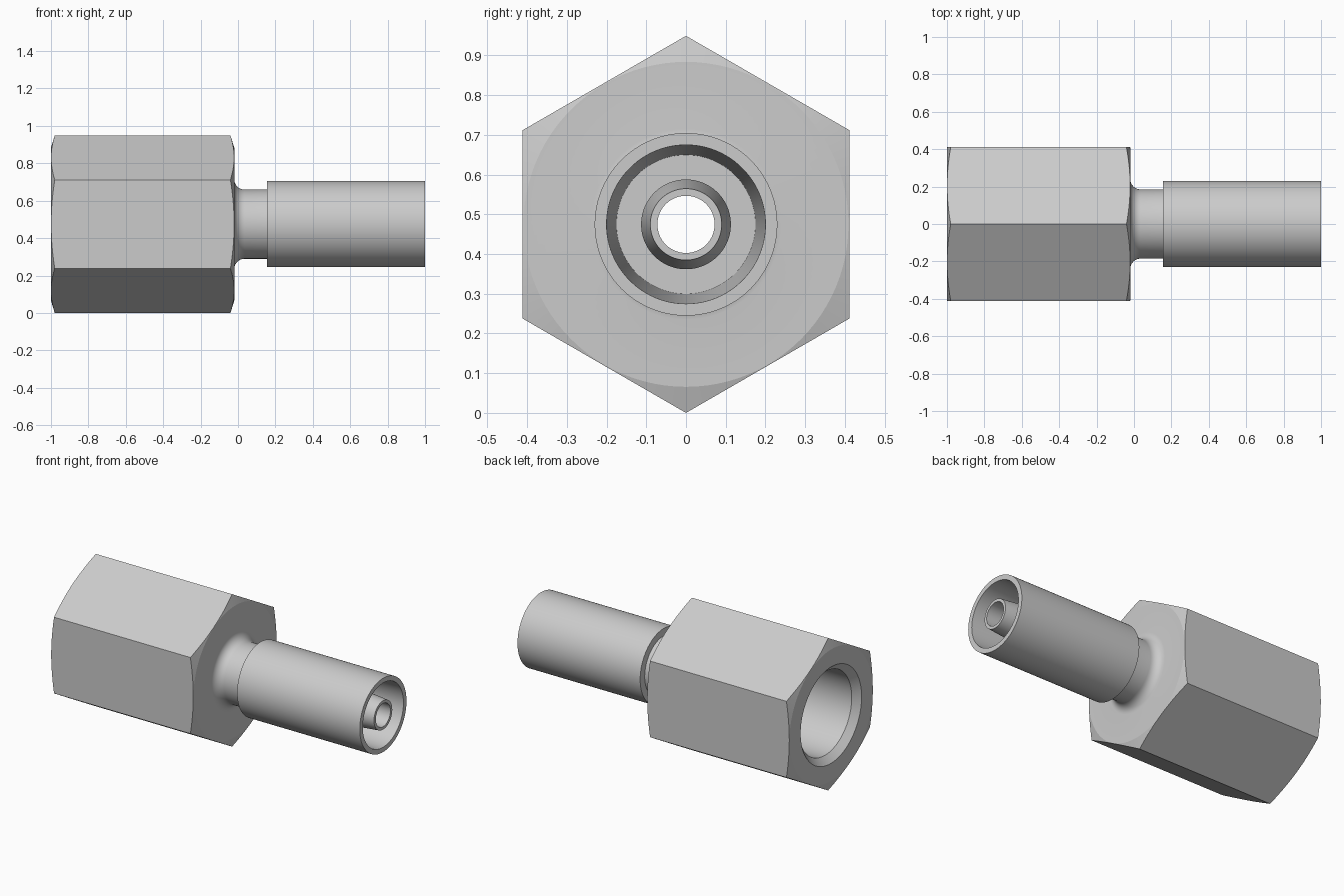
import bpy, bmesh, math

if "Cube" in bpy.data.objects:
    bpy.data.objects.remove(bpy.data.objects["Cube"])

N = 96                      # segments around the axis
APOTHEM = 0.411             # half the hexagon's width across flats
CZ = 0.4746                 # height of the axis
BORE = 0.072
NUT_L, NUT_R = -1.0, -0.02  # ends of the hexagon
SLOPE = 0.31                # axial setback of the corner chamfer per unit radius

steel = bpy.data.materials.new("steel grey")
steel.diffuse_color = (0.6, 0.6, 0.6, 1)
steel.use_nodes = True
steel.node_tree.nodes["Principled BSDF"].inputs["Base Color"].default_value = steel.diffuse_color


def circle(x, r):
    """Round ring of the lathe profile."""
    return lambda a: (x, r)


def hexagon(x, side):
    """Hexagonal ring, set back towards the corners; side is -1 left, 1 right."""
    def ring(a):
        off = (a - math.pi / 2) % (math.pi / 3) - math.pi / 6
        r = APOTHEM / math.cos(off)
        return (x - side * SLOPE * (r - APOTHEM + 0.002), r)
    return ring


def lathe(name, rings):
    """Skin a list of rings around the x axis."""
    bm = bmesh.new()
    rows = []
    for ring in rings:
        row = []
        for i in range(N):
            a = 2 * math.pi * i / N
            x, r = ring(a)
            row.append(bm.verts.new((x, r * math.cos(a), CZ + r * math.sin(a))))
        rows.append(row)
    for p, q in zip(rows, rows[1:]):
        for i in range(N):
            j = (i + 1) % N
            bm.faces.new((p[i], p[j], q[j], q[i]))
    mesh = bpy.data.meshes.new(name)
    bm.to_mesh(mesh)
    bm.free()
    mesh.materials.append(steel)
    ob = bpy.data.objects.new(name, mesh)
    bpy.context.collection.objects.link(ob)
    bpy.ops.object.select_all(action='DESELECT')
    ob.select_set(True)
    bpy.context.view_layer.objects.active = ob
    bpy.ops.object.shade_smooth_by_angle(angle=math.radians(14))


# Hex nut with its socket, chamfered corners and filleted neck
FIL, NECK = 0.055, 0.185
fillet = []
for k in range(9):
    t = math.pi / 2 * k / 8
    fillet.append(circle(NUT_R + FIL * (1 - math.cos(t)), NECK + FIL * (1 - math.sin(t))))
lathe("hex_nut", [
    circle(-0.2, BORE), circle(-0.32, 0.26), circle(-0.96, 0.26), circle(NUT_L, 0.30),
    circle(NUT_L, APOTHEM - 0.002), hexagon(NUT_L, -1), hexagon(NUT_R, 1),
    circle(NUT_R, APOTHEM - 0.002)] + fillet + [circle(0.155, NECK)])

# Outer sleeve, with a slightly tapered inside
lathe("sleeve", [circle(0.155, NECK), circle(0.155, 0.23), circle(1, 0.23),
                 circle(1, 0.20), circle(0.2, 0.175), circle(0.2, 0.113)])

# Inner nipple with a tapered tip and the through bore
lathe("nipple", [circle(0.2, 0.113), circle(0.75, 0.113), circle(1, 0.09),
                 circle(1, BORE), circle(-0.2, BORE)])
